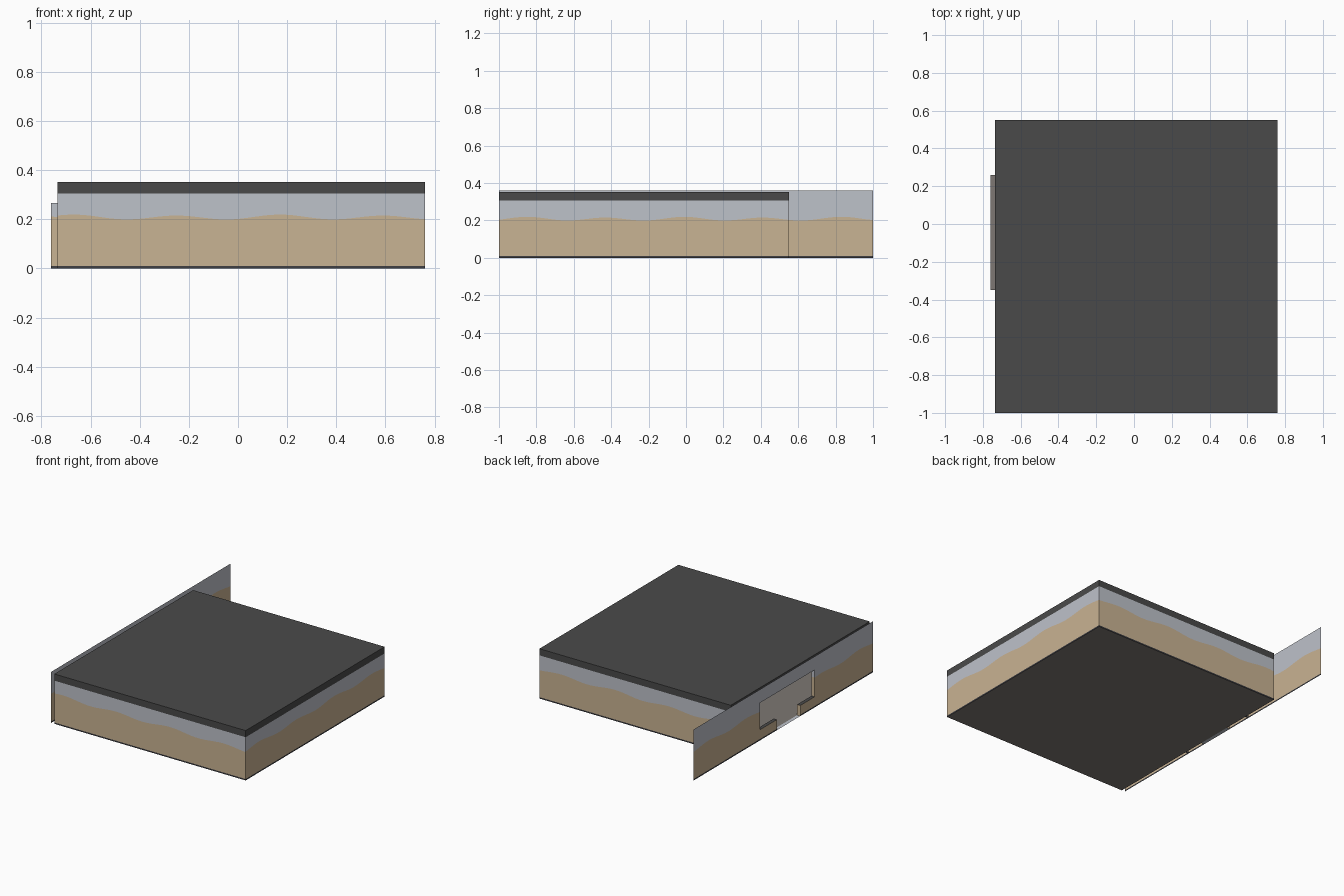
import bpy, bmesh, math

if "Cube" in bpy.data.objects:
    bpy.data.objects.remove(bpy.data.objects["Cube"])

def lin(h):
    c = [int(h[i:i + 2], 16) / 255 for i in (0, 2, 4)]
    return [v / 12.92 if v <= 0.04045 else ((v + 0.055) / 1.055) ** 2.4 for v in c] + [1]

MATS = {}
for name, hexa in (("sand", "C9B393"), ("pale_grey", "BEC2CA"), ("charcoal", "4A4A4A"),
                   ("floor_grey", "7D7773"), ("skirting_dark", "3E3E42")):
    MATS[name] = bpy.data.materials.new(name)
    MATS[name].diffuse_color = lin(hexa)
NAMES = list(MATS)

# main dimensions
XO, XL, XR = -0.76, -0.735, 0.76        # facade, room left, room right
YF, YB = -1.0, 0.55                     # room front and back
HEAD, SILL = 0.265, 0.075               # shop opening heights
OPEN_A, OPEN_B = -0.35, 0.26            # opening span in y
DOOR_A, DOOR_B = -0.19, 0.07            # doorway span in y
ROOF_LOW, ROOF_TOP, FACADE_TOP = 0.305, 0.352, 0.36

def make(name, quads):
    """quads: list of (four corners, material name)"""
    bm = bmesh.new()
    for corners, mat in quads:
        f = bm.faces.new([bm.verts.new(c) for c in corners])
        f.material_index = NAMES.index(mat)
    bmesh.ops.remove_doubles(bm, verts=bm.verts, dist=1e-5)
    me = bpy.data.meshes.new(name)
    bm.to_mesh(me)
    bm.free()
    for m in MATS.values():
        me.materials.append(m)
    ob = bpy.data.objects.new(name, me)
    bpy.context.collection.objects.link(ob)

def wave(u):
    return 0.208 + 0.009 * math.cos(2 * math.pi * (u + 0.85) / 0.42) \
        + 0.002 * math.cos(2 * math.pi * u / 0.84)

def in_opening(y, z):
    return OPEN_A < y < OPEN_B and z < HEAD and (z > SILL or DOOR_A < y < DOOR_B)

def wall(name, place, u0, u1, top, flip=False, opening=False, roof_band=True, phase=0):
    """Painted sheet wall: skirting, sand up to a wavy line, pale grey, roof band."""
    n = max(1, round((u1 - u0) / 0.03))
    us = {round(u0 + (u1 - u0) * i / n, 4) for i in range(n + 1)}
    if opening:
        us |= {OPEN_A, DOOR_A, DOOR_B, OPEN_B}
    us = sorted(us)
    fixed = [(0, "skirting_dark"), (0.01, "sand"), (SILL, "sand"), (None, "pale_grey")]
    if top > HEAD:
        fixed.append((HEAD, "pale_grey"))
    if roof_band:
        fixed.append((ROOF_LOW, "charcoal"))
    fixed.append((top, None))
    quads = []
    for a, b in zip(us, us[1:]):
        for (z0, mat), (z1, _) in zip(fixed, fixed[1:]):
            lo = [wave(u + phase) if z0 is None else z0 for u in (a, b)]
            hi = [wave(u + phase) if z1 is None else z1 for u in (a, b)]
            if opening and in_opening((a + b) / 2, (lo[0] + hi[0]) / 2):
                continue
            c = [place(a, lo[0]), place(b, lo[1]), place(b, hi[1]), place(a, hi[0])]
            quads.append((c[::-1] if flip else c, mat))
    make(name, quads)

def flat(name, x0, x1, y0, y1, z, mat):
    make(name, [([(x0, y0, z), (x1, y0, z), (x1, y1, z), (x0, y1, z)], mat)])

# room walls
wall("front_wall", lambda u, z: (u, YF, z), XL, XR, ROOF_TOP, phase=-0.18)
wall("back_wall", lambda u, z: (u, YB, z), XL, XR, ROOF_TOP, flip=True, phase=-0.18)
wall("right_wall", lambda u, z: (XR, u, z), YF, YB, ROOF_TOP)
wall("inner_left_wall", lambda u, z: (XL, u, z), YF, YB, ROOF_TOP, flip=True, opening=True)

# long shopfront sheet with its opening
wall("facade", lambda u, z: (XO, u, z), -1.0, 1.0, FACADE_TOP, flip=True,
     opening=True, roof_band=False)

# roof and floor
flat("roof", XL, XR, YF, YB, ROOF_TOP, "charcoal")
flat("floor", XL, XR, YF, YB, 0.0, "floor_grey")

# lining of the opening: head, sides, sills, door jambs, threshold
flat("opening_head", XO, XL, OPEN_A, OPEN_B, HEAD, "floor_grey")
for side, y in (("front", OPEN_A), ("back", OPEN_B)):
    wall("opening_side_" + side, lambda u, z, y=y: (u, y, z), XO, XL, HEAD, roof_band=False)
flat("sill_front", XO, XL, OPEN_A, DOOR_A, SILL, "charcoal")
flat("sill_back", XO, XL, DOOR_B, OPEN_B, SILL, "charcoal")
for side, y in (("front", DOOR_A), ("back", DOOR_B)):
    make("door_jamb_" + side,
         [([(XO, y, 0), (XL, y, 0), (XL, y, SILL), (XO, y, SILL)], "sand")])
flat("threshold", XO, XL, DOOR_A, DOOR_B, 0.0, "pale_grey")

for m in bpy.data.materials:
    if m.users and not m.is_grease_pencil:
        m.use_nodes = True
        m.node_tree.nodes["Principled BSDF"].inputs["Base Color"].default_value = m.diffuse_color
